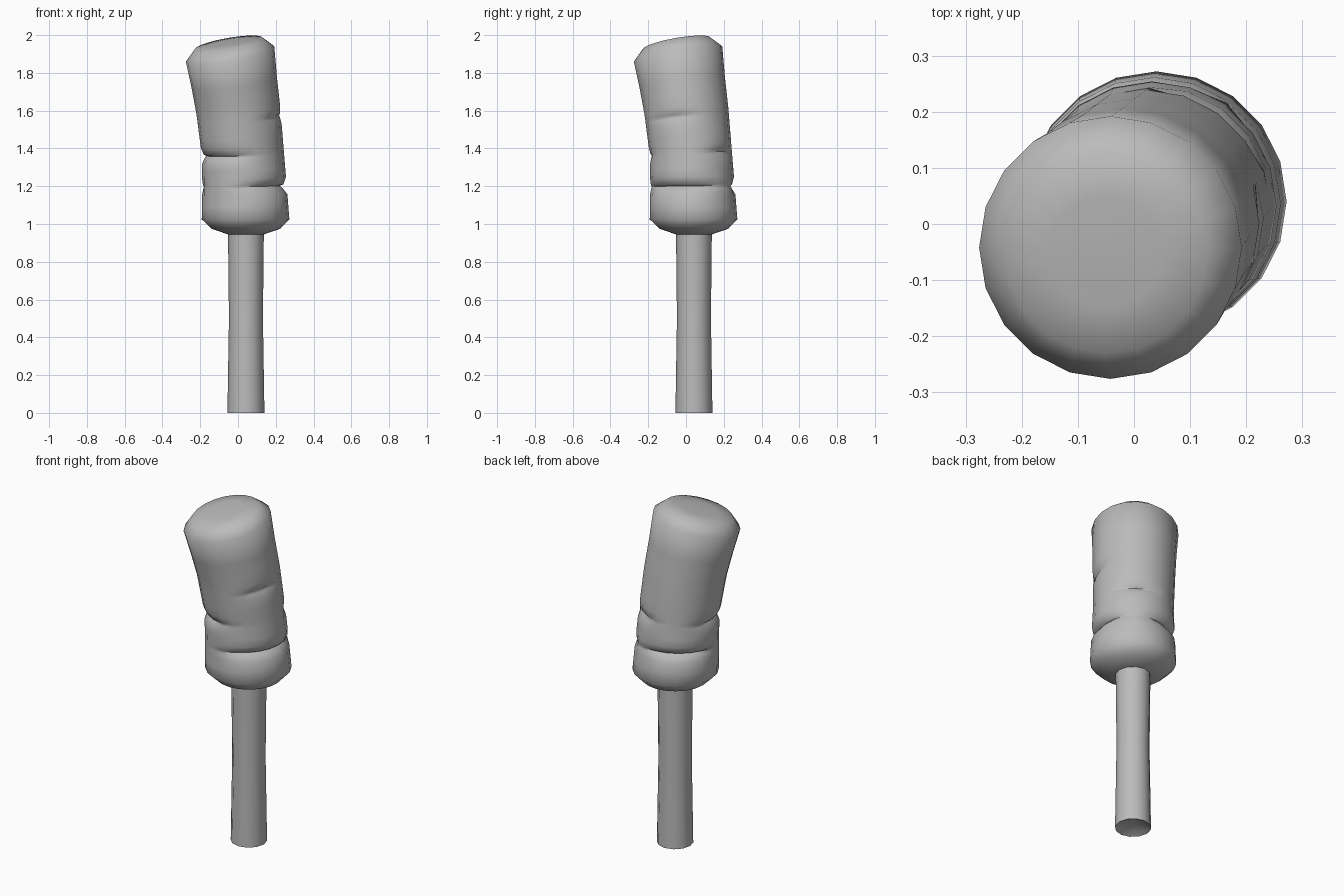
import bpy, bmesh, math

cube = bpy.data.objects.get("Cube")
if cube:
    bpy.data.objects.remove(cube, do_unlink=True)

grey = bpy.data.materials.new("plain grey")
grey.use_nodes = True
grey.diffuse_color = (0.5, 0.5, 0.5, 1)
grey.node_tree.nodes["Principled BSDF"].inputs["Base Color"].default_value = (0.5, 0.5, 0.5, 1)


def loft(name, rings, ends, smooth_angle):
    """Skin a stack of rings and close both ends with a fan to a point."""
    bm = bmesh.new()
    rows = [[bm.verts.new(p) for p in ring] for ring in rings]
    n = len(rows[0])
    for low, high in zip(rows, rows[1:]):
        for i in range(n):
            j = (i + 1) % n
            bm.faces.new((low[i], low[j], high[j], high[i]))
    for row, point in zip((rows[0], rows[-1]), ends):
        tip = bm.verts.new(point)
        for i in range(n):
            bm.faces.new((row[i], row[(i + 1) % n], tip))
    bmesh.ops.recalc_face_normals(bm, faces=bm.faces)
    mesh = bpy.data.meshes.new(name)
    bm.to_mesh(mesh)
    bm.free()
    obj = bpy.data.objects.new(name, mesh)
    bpy.context.collection.objects.link(obj)
    mesh.materials.append(grey)
    bpy.ops.object.select_all(action='DESELECT')
    obj.select_set(True)
    bpy.context.view_layer.objects.active = obj
    bpy.ops.object.shade_smooth_by_angle(angle=math.radians(smooth_angle))
    return obj


# Creases pressed into the body: height, middle angle, half width, depth
creases = [(1.20, -25, 70, 0.042), (1.20, 125, 60, 0.042),
           (1.37, 215, 66, 0.03), (1.37, 55, 32, 0.022),
           (1.56, -22, 32, 0.018)]
# Crease section: height offset and share of the depth
section = [(-0.045, 0), (-0.012, 0.6), (0, 1), (0.008, 0.45), (0.045, 0)]

# Body stations: height, centre (same in x and y), radius, tilt
stations = [(0.945, 0.042, 0.095, 0), (0.975, 0.042, 0.182, 0),
            (1.025, 0.040, 0.232, 0), (1.20, 0.034, 0.224, 0.01),
            (1.37, 0.026, 0.217, 0.05), (1.60, 0.002, 0.222, 0.08),
            (1.75, -0.02, 0.226, 0.13), (1.90, -0.042, 0.234, 0.17),
            (1.955, -0.05, 0.18, 0.17), (1.963, -0.05, 0.10, 0.17)]


def station_at(z):
    for a, b in zip(stations, stations[1:]):
        if a[0] <= z <= b[0]:
            t = (z - a[0]) / (b[0] - a[0])
            return [p + (q - p) * t for p, q in zip(a, b)]


def body_ring(z, sides=20):
    _, centre, radius, tilt = station_at(z)
    ring = []
    for i in range(sides):
        a = math.tau * i / sides
        r = radius
        for height, middle, half, depth in creases:
            off = (math.degrees(a) - middle + 180) % 360 - 180
            if abs(off) < half:
                fade = math.cos(off / half * math.pi / 2) ** 0.7
                share = sum(s for dz, s in section if abs(z - height - dz) < 1e-5)
                r -= depth * fade * share
        x, y = r * math.cos(a), r * math.sin(a)
        ring.append((centre + x, centre + y, z + tilt * (x + y)))
    return ring


# Leaning, creased body
crease_heights = {c[0] for c in creases}
levels = {s[0] for s in stations if s[0] not in crease_heights and s[0] != 1.60}
levels |= {h + dz for h in crease_heights for dz, _ in section}
levels |= {1.09, 1.29, 1.46, 1.67}
loft("creased_body", [body_ring(z) for z in sorted(levels)],
     [(0.042, 0.042, 0.945), (-0.05, -0.05, 1.965)], 75)


# Round stick with a hollowed end
def stick_ring(z, radius, sides=12):
    return [(0.042 + radius * math.cos(math.tau * i / sides),
             0.042 + radius * math.sin(math.tau * i / sides), z) for i in range(sides)]


loft("stick", [stick_ring(0, 0.098), stick_ring(0.5, 0.09), stick_ring(0.97, 0.095)],
     [(0.042, 0.042, 0.05), (0.042, 0.042, 0.97)], 40)
